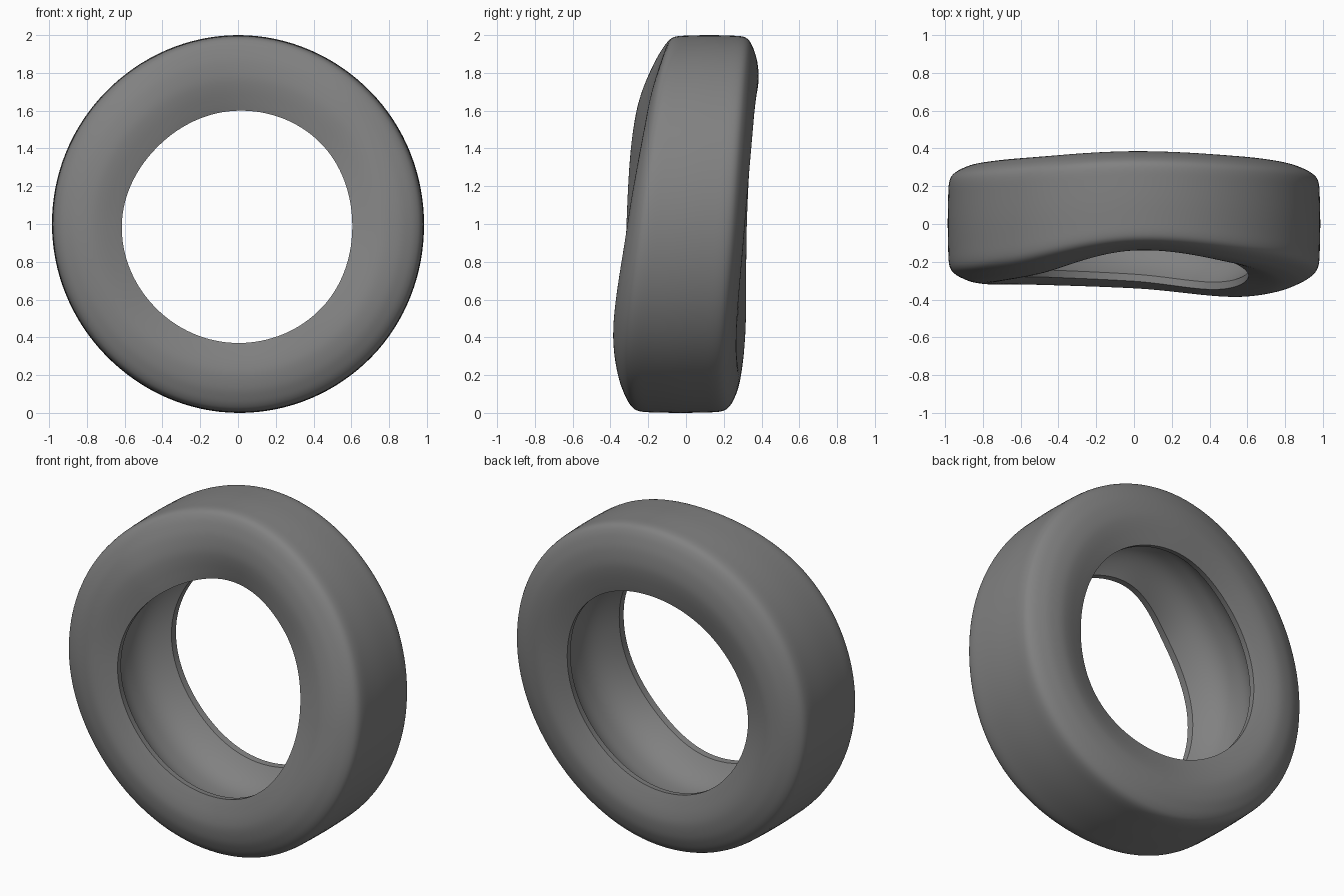
import bpy, math

if "Cube" in bpy.data.objects:
    bpy.data.objects.remove(bpy.data.objects["Cube"])


def catmull(p0, p1, p2, p3, t):
    return 0.5 * (2 * p1 + (p2 - p0) * t + (2 * p0 - 5 * p1 + 4 * p2 - p3) * t * t
                  + (3 * p1 - p0 - 3 * p2 + p3) * t ** 3)


def cyclic(vals, f):
    # smooth closed interpolation, f in 0..1 around the wheel
    n = len(vals)
    k = f * n
    i = int(k)
    return catmull(*(vals[(i + d) % n] for d in (-1, 0, 1, 2)), k - i)


def smooth_path(pts, steps):
    # smooth open curve through the points
    ext = [pts[0]] + pts + [pts[-1]]
    out = []
    for i in range(len(pts) - 1):
        for s in range(steps):
            out.append(tuple(catmull(*(ext[i + d][c] for d in range(4)), s / steps) for c in (0, 1)))
    return out + [pts[-1]]


# Warped shape, sampled every 45 degrees from +x towards the top
FRONT = [-0.31, -0.21, -0.14, -0.27, -0.315, -0.32, -0.34, -0.385]
BACK = [0.312, 0.358, 0.385, 0.352, 0.322, 0.315, 0.283, 0.268]
OUTER = [0.985, 0.992, 1.0, 0.99, 0.985, 0.987, 1.0, 0.998]
INNER = [0.605, 0.612, 0.6, 0.59, 0.615, 0.622, 0.63, 0.627]

# Outer half section: (height from bead to tread, sideways position)
half = [(0, 0.88), (0.12, 0.925), (0.3, 0.98), (0.46, 1.0), (0.65, 0.97), (0.79, 0.91),
        (0.89, 0.845), (0.955, 0.765), (0.985, 0.64), (0.994, 0.4), (1.0, 0.0)]
outside = smooth_path([(t, -u) for t, u in half] + [(t, u) for t, u in half[-2::-1]], 4)

# Inner section: narrow bead lips, then a rounded hollow between them
LIP, DEPTH, M = 0.76, 0.36, 32
inside = []
for i in range(M + 1):
    s = math.cos(math.pi * i / M)
    inside.append((0.01 + DEPTH * (1 - abs(s) ** 2.6), LIP * s))
section = outside + inside

# Tyre swept around the axle
SEG = 128
verts, faces = [], []
n = len(section)
for j in range(SEG):
    f = j / SEG
    a = 2 * math.pi * f
    yf, yb, ro, ri = (cyclic(v, f) for v in (FRONT, BACK, OUTER, INNER))
    for t, u in section:
        r = ri + (ro - ri) * t
        verts.append((r * math.cos(a), (yf + yb) / 2 + (yb - yf) / 2 * u, 1 + r * math.sin(a)))
    k = (j + 1) % SEG
    faces += [(j * n + i, j * n + (i + 1) % n, k * n + (i + 1) % n, k * n + i) for i in range(n)]

mesh = bpy.data.meshes.new("tyre")
mesh.from_pydata(verts, [], faces)
tyre = bpy.data.objects.new("tyre", mesh)
bpy.context.collection.objects.link(tyre)
bpy.context.view_layer.objects.active = tyre
tyre.select_set(True)
bpy.ops.object.shade_smooth_by_angle(angle=math.radians(35))

# Dark grey rubber
rubber = bpy.data.materials.new("rubber")
rubber.diffuse_color = (0.22, 0.22, 0.22, 1)
rubber.use_nodes = True
rubber.node_tree.nodes["Principled BSDF"].inputs["Base Color"].default_value = rubber.diffuse_color
mesh.materials.append(rubber)
